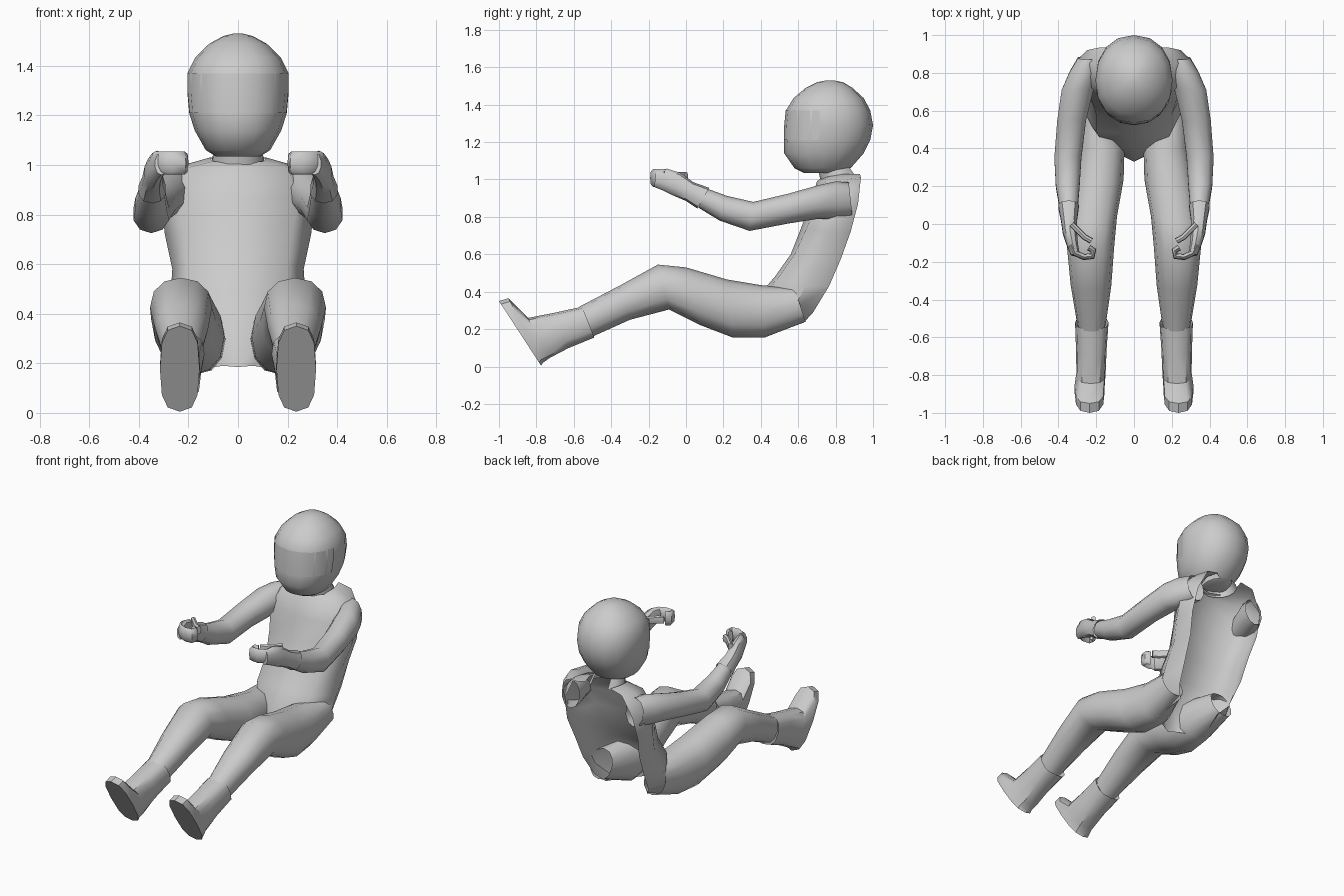
import bpy, bmesh, math
from mathutils import Vector


def skin(name, rows, closed=True, caps=(False, False), mirror=False, angle=40):
    """Bridge rows of points into a surface."""
    bm = bmesh.new()
    vs = [[bm.verts.new(p) for p in r] for r in rows]
    n = len(rows[0])
    for a, b in zip(vs, vs[1:]):
        for i in range(n if closed else n - 1):
            j = (i + 1) % n
            bm.faces.new((a[i], a[j], b[j], b[i]))
    if caps[0]:
        bm.faces.new(vs[0][::-1])
    if caps[1]:
        bm.faces.new(vs[-1])
    bmesh.ops.remove_doubles(bm, verts=bm.verts, dist=0.0005)
    bmesh.ops.recalc_face_normals(bm, faces=bm.faces)
    me = bpy.data.meshes.new(name)
    bm.to_mesh(me)
    bm.free()
    for p in me.polygons:
        p.use_smooth = True
    me.set_sharp_from_angle(angle=math.radians(angle))
    ob = bpy.data.objects.new(name, me)
    bpy.context.collection.objects.link(ob)
    if mirror:
        ob.modifiers.new("Mirror", 'MIRROR').use_mirror_merge = False
    return ob


def ring(c, u, v, n=12, power=1.0, half_arc=180):
    """Superellipse (or an arc of one, centred on +u)."""
    pts = []
    full = half_arc == 180
    for i in range(n):
        t = math.radians(-half_arc + 2 * half_arc * i / (n if full else n - 1))
        cu, sv = math.cos(t), math.sin(t)
        cu = math.copysign(abs(cu) ** power, cu)
        sv = math.copysign(abs(sv) ** power, sv)
        pts.append(Vector(c) + Vector(u) * cu + Vector(v) * sv)
    return pts


def loft(name, sections, n=12, power=1.0, half_arc=180, grow=0.0, **kw):
    """Sections: (y, z) of one extreme, (y, z) of the other, min x, max x."""
    rows = []
    for (ya, za), (yb, zb), x0, x1 in sections:
        c = ((x0 + x1) / 2, (ya + yb) / 2, (za + zb) / 2)
        u = Vector((0, (ya - yb) / 2, (za - zb) / 2)) * (1 + grow)
        rows.append(ring(c, u, ((x1 - x0) / 2 * (1 + grow), 0, 0), n, power, half_arc))
    return skin(name, rows, closed=half_arc == 180, **kw)


def finger(name, path, z, width, half_height):
    """Flattened tube along an xy path."""
    rows = []
    for i, p in enumerate(path):
        a, b = path[max(i - 1, 0)], path[min(i + 1, len(path) - 1)]
        d = Vector((b[0] - a[0], b[1] - a[1], 0)).normalized()
        rows.append(ring((p[0], p[1], z), (0, 0, half_height),
                         (-d.y * width, d.x * width, 0), 8, 0.75))
    skin(name, rows, caps=(True, True), mirror=True, angle=50)


# Helmet, lofted upward from chin to crown
shell = [(1.035, .63, .83, .09), (1.06, .58, .88, .13), (1.14, .525, .95, .175),
         (1.21, .525, .985, .197), (1.29, .527, 1.0, .204), (1.37, .535, .985, .204),
         (1.435, .575, .95, .172), (1.49, .64, .89, .115), (1.52, .70, .84, .06), (1.53, .75, .79, .02)]
rings = [((f, z), (b, z), -w, w) for z, f, b, w in shell]
loft("helmet", rings, 16, 0.92, caps=(True, True))
# Visor, a thin shell over the helmet opening
loft("visor", rings[3:6], 9, 0.92, half_arc=80, grow=0.008)

# Neck collar, open at the back
loft("collar", [((.72, .99), (.935, 1.01), -.11, .11), ((.70, 1.09), (.86, 1.10), -.09, .09)],
     13, half_arc=145)

# Torso: open-backed shell; each half row runs back edge, side, front corner, centre
torso_rows = [
    [(.09, .93, 1.03), (.115, .85, 1.03), (.10, .76, 1.015), (0, .725, 1.01)],
    [(.18, .935, 1.01), (.22, .85, 1.00), (.20, .74, .99), (0, .70, .99)],
    [(.25, .92, .87), (.315, .85, .90), (.25, .70, .87), (0, .665, .87)],
    [(.26, .88, .72), (.295, .77, .72), (.22, .645, .74), (0, .615, .74)],
    [(.235, .83, .58), (.265, .71, .58), (.20, .58, .60), (0, .56, .60)],
    [(.225, .765, .43), (.275, .64, .43), (.20, .49, .47), (0, .475, .48)],
    [(.20, .68, .29), (.27, .57, .30), (.16, .42, .37), (0, .38, .37)],
    [(.15, .63, .235), (.19, .45, .17), (.06, .36, .19), (0, .33, .185)]]
skin("torso", [r + [(-x, y, z) for x, y, z in r[-2::-1]] for r in torso_rows],
     closed=False, angle=60)

# Legs
loft("leg", [((.58, .42), (.64, .24), .12, .275), ((.40, .435), (.42, .155), .05, .29),
             ((.22, .465), (.25, .155), .055, .32), ((0, .53), (.08, .22), .09, .35),
             ((-.15, .545), (-.09, .305), .105, .355), ((-.35, .435), (-.30, .25), .12, .335),
             ((-.57, .32), (-.50, .16), .15, .30)], 12, 0.9, mirror=True, angle=50)

# Boots with flat slanted soles
loft("boot", [((-.555, .32), (-.49, .155), .135, .312), ((-.70, .288), (-.63, .098), .145, .307),
              ((-.845, .26), (-.73, .045), .15, .305), ((-.95, .365), (-.765, .02), .155, .315),
              ((-1.0, .35), (-.775, .005), .155, .315)], 12, 0.72, caps=(False, True), mirror=True)

# Arms
loft("arm", [((.87, .985), (.89, .80), .17, .30), ((.80, .99), (.81, .79), .18, .345),
             ((.71, .97), (.71, .79), .21, .387), ((.55, .925), (.55, .765), .25, .41),
             ((.36, .88), (.34, .725), .275, .425), ((.22, .912), (.18, .78), .285, .417),
             ((.115, .95), (.065, .85), .295, .397)], 10, 0.95, mirror=True, angle=50)

# Gloves: cuff and palm, curled fingers, thumb
loft("glove", [((.125, .955), (.06, .845), .29, .403), ((.04, .985), (0, .885), .30, .388),
               ((-.03, 1.035), (-.07, .915), .30, .378), ((-.10, 1.058), (-.12, .94), .295, .358),
               ((-.16, 1.05), (-.17, .96), .285, .335)], 10, 0.9, caps=(False, True), mirror=True)
finger("fingers", [(.335, -.11), (.31, -.155), (.265, -.175), (.22, -.17), (.215, -.14), (.24, -.125)],
       1.008, .017, .047)
finger("thumb", [(.33, 0), (.295, -.035), (.26, -.07), (.225, -.09)], 1.015, .016, .026)
